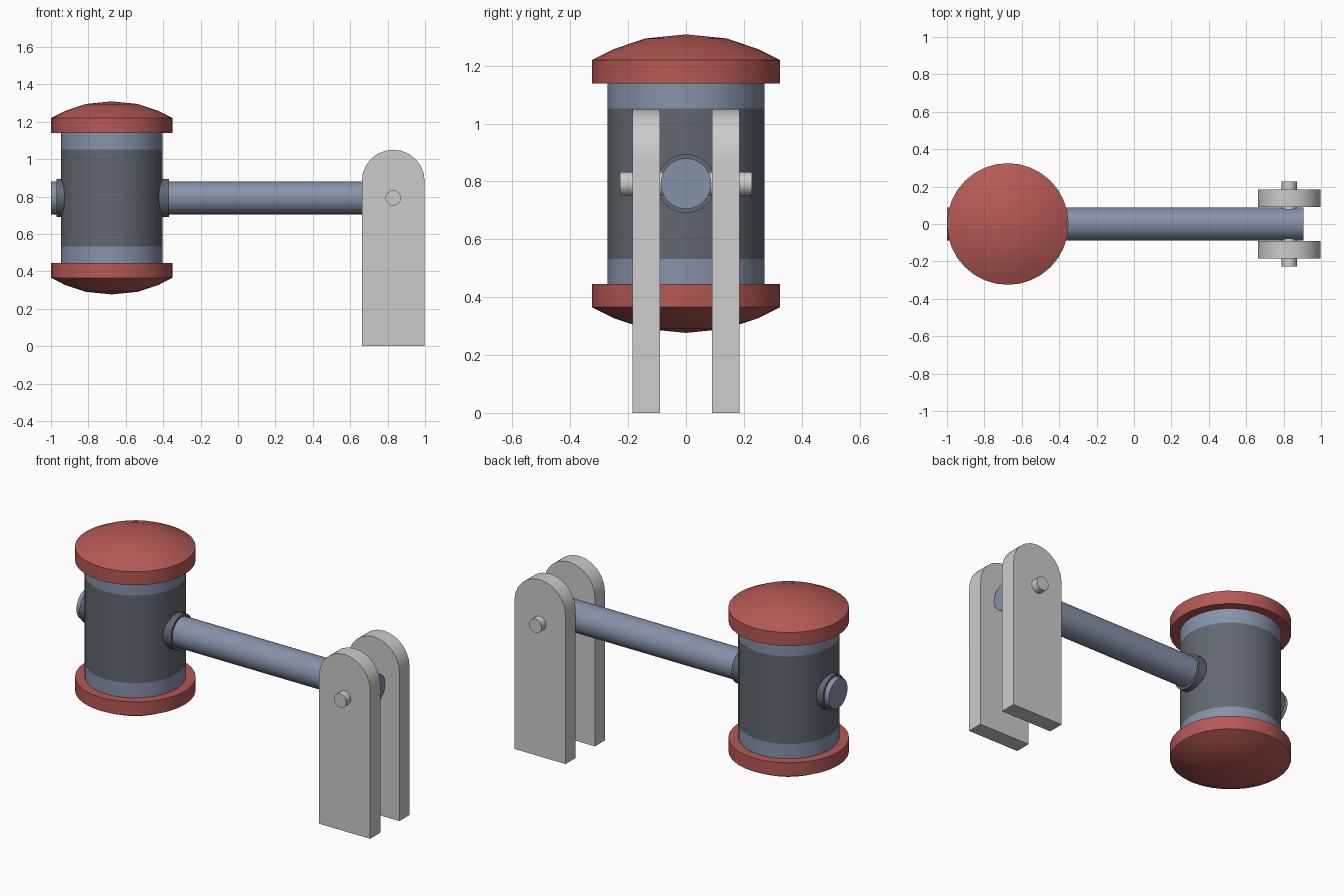
import bpy, bmesh, math
from mathutils import Matrix, Vector

if "Cube" in bpy.data.objects:
    bpy.data.objects.remove(bpy.data.objects["Cube"])

HX, HZ = -0.675, 0.7925      # head centre and handle axis height
PX = 0.83                    # pivot pin position


def material(name, rgb):
    m = bpy.data.materials.new(name)
    m.diffuse_color = (*rgb, 1)
    m.use_nodes = True
    m.node_tree.nodes["Principled BSDF"].inputs["Base Color"].default_value = m.diffuse_color
    return m


red = material("red", (0.46, 0.10, 0.09))
blue = material("steel_blue", (0.24, 0.29, 0.40))
dark = material("dark_steel", (0.12, 0.14, 0.16))


def finish(name, bm, mat=None):
    bmesh.ops.remove_doubles(bm, verts=bm.verts, dist=1e-5)
    bmesh.ops.recalc_face_normals(bm, faces=bm.faces)
    me = bpy.data.meshes.new(name)
    bm.to_mesh(me)
    bm.free()
    ob = bpy.data.objects.new(name, me)
    bpy.context.collection.objects.link(ob)
    if mat:
        me.materials.append(mat)
    bpy.ops.object.select_all(action='DESELECT')
    ob.select_set(True)
    bpy.context.view_layer.objects.active = ob
    bpy.ops.object.shade_smooth_by_angle(angle=math.radians(20))
    return ob


def lathe(name, profile, matrix, mat=None, sides=32):
    """Spin an open (radius, height) profile around local z."""
    bm = bmesh.new()
    vs = [bm.verts.new((r, 0, h)) for r, h in profile]
    es = [bm.edges.new(p) for p in zip(vs, vs[1:])]
    bmesh.ops.spin(bm, geom=vs + es, cent=(0, 0, 0), axis=(0, 0, 1),
                   angle=math.tau, steps=sides, use_duplicate=False)
    bmesh.ops.transform(bm, matrix=matrix, verts=bm.verts)
    return finish(name, bm, mat)


def rod(name, start, end, radius, mat=None, sides=32):
    start, end = Vector(start), Vector(end)
    d = end - start
    bm = bmesh.new()
    bmesh.ops.create_cone(bm, cap_ends=True, segments=sides, radius1=radius,
                          radius2=radius, depth=d.length)
    rot = d.to_track_quat('Z', 'Y').to_matrix().to_4x4()
    bmesh.ops.transform(bm, matrix=Matrix.Translation((start + end) / 2) @ rot,
                        verts=bm.verts)
    return finish(name, bm, mat)


# Head: dark band in the middle, blue ring and red domed cap at each end
rod("head_band", (HX, 0, HZ - 0.26), (HX, 0, HZ + 0.26), 0.272, dark)
cap = [(0, 0.347), (0.325, 0.347), (0.325, 0.427), (0.25, 0.465),
       (0.14, 0.502), (0, 0.516)]
ring = [(0.272, 0.26), (0.272, 0.347)]
for label, s in (("upper", 1), ("lower", -1)):
    place = Matrix.Translation((HX, 0, HZ)) @ Matrix.Diagonal((1, 1, s, 1))
    lathe(label + "_ring", ring, place, blue)
    lathe(label + "_cap", cap, place, red)

# Collar through the head and the long handle
rod("handle_collar", (-0.97, 0, HZ), (-0.37, 0, HZ), 0.102, dark)
rod("handle", (-1.0, 0, HZ), (0.905, 0, HZ), 0.0875, blue)

# Pivot pin and the two round-topped support plates
rod("pivot_pin", (PX, -0.228, HZ), (PX, 0.228, HZ), 0.041, sides=24)
for label, y in (("front", -0.185), ("back", 0.09)):
    R, top = 0.168, 0.882
    outline = [(PX - R, 0), (PX + R, 0)]
    outline += [(PX + R * math.cos(a), top + R * math.sin(a))
                for a in (math.pi * i / 12 for i in range(13))]
    bm = bmesh.new()
    face = bm.faces.new([bm.verts.new((x, y, z)) for x, z in outline])
    ext = bmesh.ops.extrude_face_region(bm, geom=[face], use_keep_orig=True)
    bmesh.ops.translate(bm, vec=(0, 0.095, 0),
                        verts=[g for g in ext["geom"]
                               if isinstance(g, bmesh.types.BMVert)])
    finish(label + "_support", bm)
